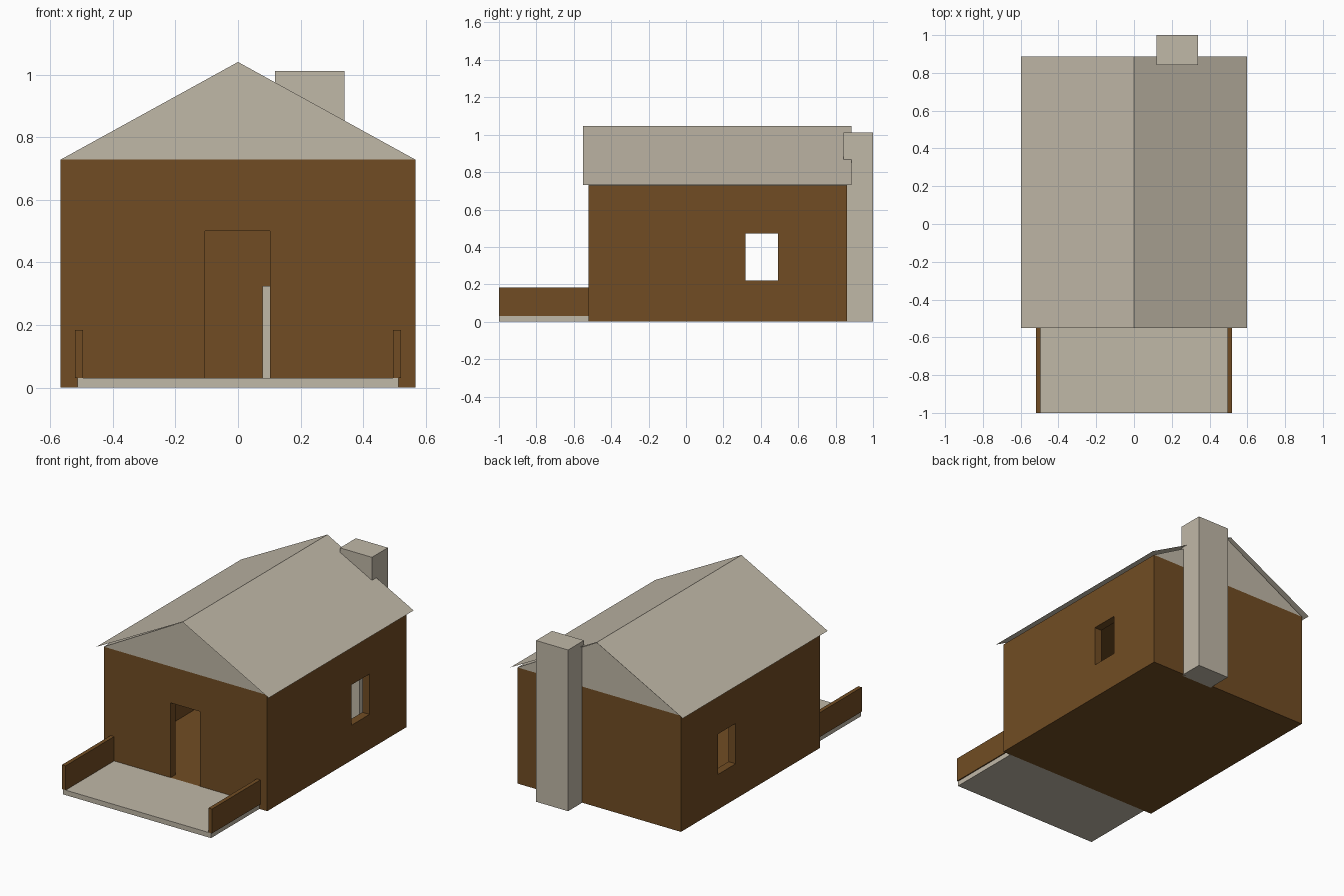
import bpy, bmesh

if "Cube" in bpy.data.objects:
    bpy.data.objects.remove(bpy.data.objects["Cube"])


def material(name, rgb):
    m = bpy.data.materials.new(name)
    m.diffuse_color = (*rgb, 1.0)
    m.use_nodes = True
    m.node_tree.nodes["Principled BSDF"].inputs["Base Color"].default_value = m.diffuse_color
    return m


wood = material("brown_wood", (0.165, 0.073, 0.017))
stone = material("pale_stone", (0.53, 0.48, 0.39))


def add_mesh(name, bm, mat):
    mesh = bpy.data.meshes.new(name)
    bm.to_mesh(mesh)
    bm.free()
    ob = bpy.data.objects.new(name, mesh)
    bpy.context.collection.objects.link(ob)
    mesh.materials.append(mat)
    return ob


def box(name, x, y, z, mat):
    """Box from (min, max) ranges on each axis."""
    bm = bmesh.new()
    bmesh.ops.create_cube(bm, size=1)
    for v in bm.verts:
        v.co = [r[0] if c < 0 else r[1] for c, r in zip(v.co, (x, y, z))]
    return add_mesh(name, bm, mat)


def extrude_profile(name, points, y0, y1, mat, closed):
    """Sweep an x/z profile along y, as a solid or as an open sheet."""
    bm = bmesh.new()
    front = [bm.verts.new((x, y0, z)) for x, z in points]
    back = [bm.verts.new((x, y1, z)) for x, z in points]
    n = len(points)
    for i in range(n if closed else n - 1):
        j = (i + 1) % n
        bm.faces.new((front[i], front[j], back[j], back[i]))
    if closed:
        bm.faces.new(front)
        bm.faces.new(back[::-1])
    bmesh.ops.recalc_face_normals(bm, faces=bm.faces)
    if not closed:
        for f in bm.faces:
            f.normal_update()
            if f.normal.z < 0:
                f.normal_flip()
    return add_mesh(name, bm, mat)


# Hollow house body with a doorway and a window in each side wall
house = box("house_walls", (-0.567, 0.567), (-0.52, 0.86), (0, 0.728), wood)
cutters = [
    box("room_cutter", (-0.517, 0.517), (-0.47, 0.81), (0.03, 0.69), wood),
    box("door_cutter", (-0.105, 0.102), (-0.60, -0.40), (0.03, 0.50), wood),
    box("window_cutter", (-0.70, 0.70), (0.317, 0.493), (0.22, 0.473), wood),
]
bpy.context.view_layer.objects.active = house
for c in cutters:
    c.hide_render = True
    mod = house.modifiers.new(c.name, "BOOLEAN")
    mod.operation = "DIFFERENCE"
    mod.solver = "EXACT"
    mod.object = c
    bpy.ops.object.modifier_apply(modifier=mod.name)
for c in cutters:
    bpy.data.objects.remove(c, do_unlink=True)

# Gable block and the thin overhanging roof sheet
extrude_profile("gable_block", [(-0.567, 0.728), (0.567, 0.728), (0, 1.04)],
                -0.52, 0.86, stone, True)
extrude_profile("roof_sheet", [(-0.598, 0.73), (0, 1.046), (0.598, 0.73)],
                -0.55, 0.886, stone, False)

# Chimney and the hearth inside the back wall
box("chimney", (0.118, 0.34), (0.842, 1.0), (0, 1.011), stone)
box("hearth", (0.078, 0.38), (0.66, 0.83), (0.03, 0.325), stone)

# Porch slab and side railings
box("porch_floor", (-0.513, 0.513), (-1.0, -0.52), (0, 0.031), stone)
for side, x in (("left", (-0.52, -0.495)), ("right", (0.495, 0.52))):
    box(side + "_railing", x, (-1.0, -0.52), (0.031, 0.184), wood)
